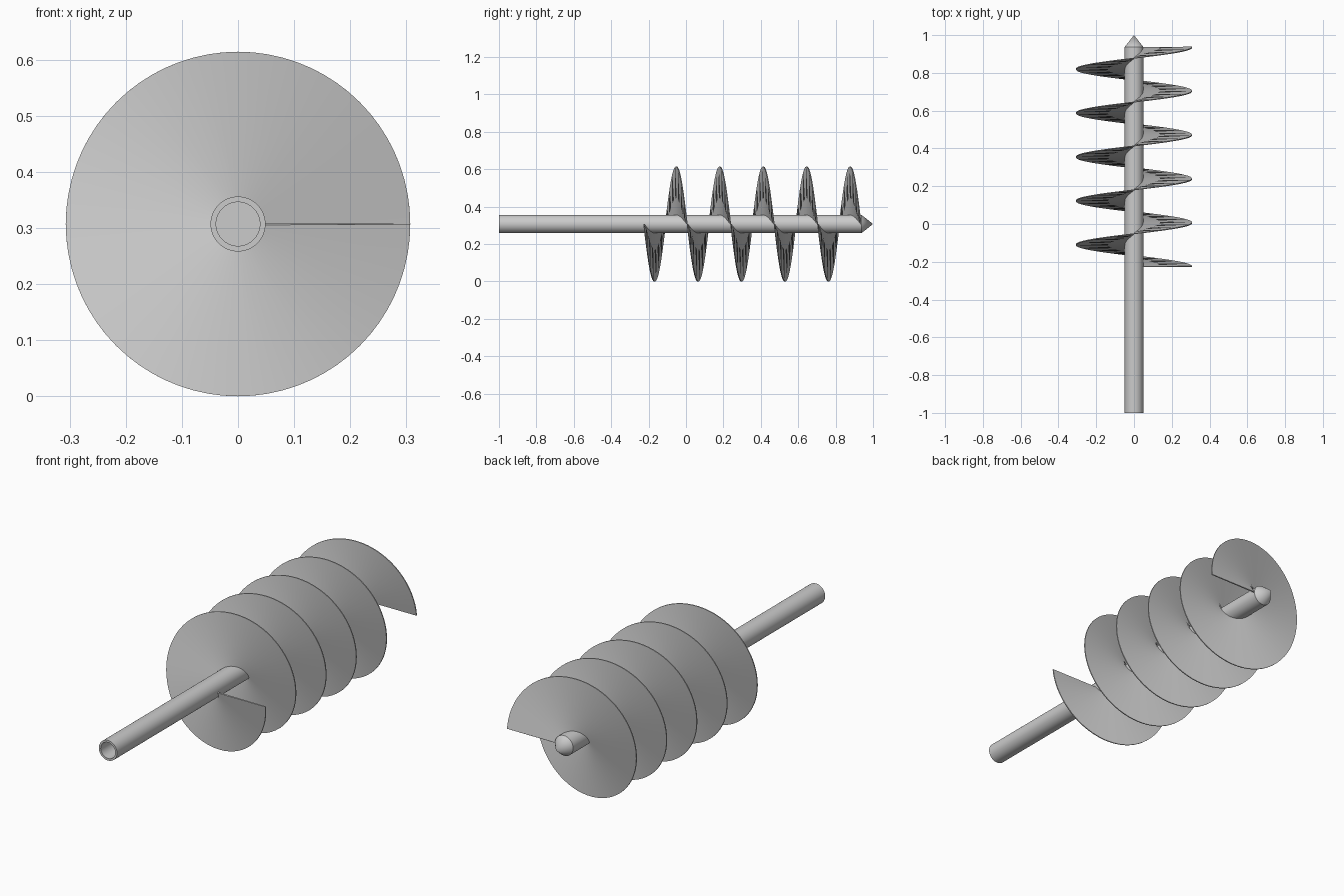
import bpy, bmesh
from math import sin, cos, pi, tau, radians
from mathutils import Vector

if "Cube" in bpy.data.objects:
    bpy.data.objects.remove(bpy.data.objects["Cube"])

AXIS_Z = 0.307            # height of the auger axis
PIPE_R, BORE_R = 0.049, 0.039
FLIGHT_R = 0.307
TURNS, STEPS = 5, 72      # flight turns, steps per turn
Y0, Y1 = -0.226, 0.936    # flight start and end
THICK = 0.005


def finish(name, bm):
    bmesh.ops.remove_doubles(bm, verts=bm.verts, dist=1e-5)
    bmesh.ops.recalc_face_normals(bm, faces=bm.faces)
    mesh = bpy.data.meshes.new(name)
    bm.to_mesh(mesh)
    bm.free()
    obj = bpy.data.objects.new(name, mesh)
    bpy.context.collection.objects.link(obj)
    obj.location.z = AXIS_Z
    bpy.ops.object.select_all(action='DESELECT')
    obj.select_set(True)
    bpy.context.view_layer.objects.active = obj
    bpy.ops.object.shade_smooth_by_angle(angle=radians(30))
    return obj


def lathe(name, profile, sides=64):
    """Spin (radius, y) points around the y axis."""
    bm = bmesh.new()
    verts = [bm.verts.new((r, y, 0)) for r, y in profile]
    edges = [bm.edges.new(pair) for pair in zip(verts, verts[1:])]
    bmesh.ops.spin(bm, geom=verts + edges, cent=(0, 0, 0), axis=(0, 1, 0),
                   angle=tau, steps=sides)
    return finish(name, bm)


# Hollow drive pipe
lathe("drive_pipe", [(PIPE_R, 0.938), (PIPE_R, -1), (BORE_R, -1),
                     (BORE_R, 0.938), (PIPE_R, 0.938)])

# Pointed tip closing the far end
lathe("pointed_tip", [(0, 0.938), (PIPE_R, 0.938), (0, 1)])

# Helical flight: a thin radial strip swept round the pipe
rise = (Y1 - Y0) / (TURNS * tau)
bm = bmesh.new()
rings = []
for i in range(TURNS * STEPS + 1):
    a = tau * i / STEPS
    radial = Vector((cos(a), 0, -sin(a)))
    tangent = Vector((-sin(a), 0, -cos(a)))
    corners = []
    for r, side in ((0.046, -1), (FLIGHT_R, -1), (FLIGHT_R, 1), (0.046, 1)):
        normal = Vector((0, r, 0)) - tangent * rise
        p = radial * r + Vector((0, Y0 + rise * a, 0))
        corners.append(bm.verts.new(p + normal.normalized() * side * THICK / 2))
    rings.append(corners)
for a, b in zip(rings, rings[1:]):
    for k in range(4):
        n = (k + 1) % 4
        bm.faces.new((a[k], a[n], b[n], b[k]))
bm.faces.new(rings[0])
bm.faces.new(rings[-1])
finish("helical_flight", bm)
